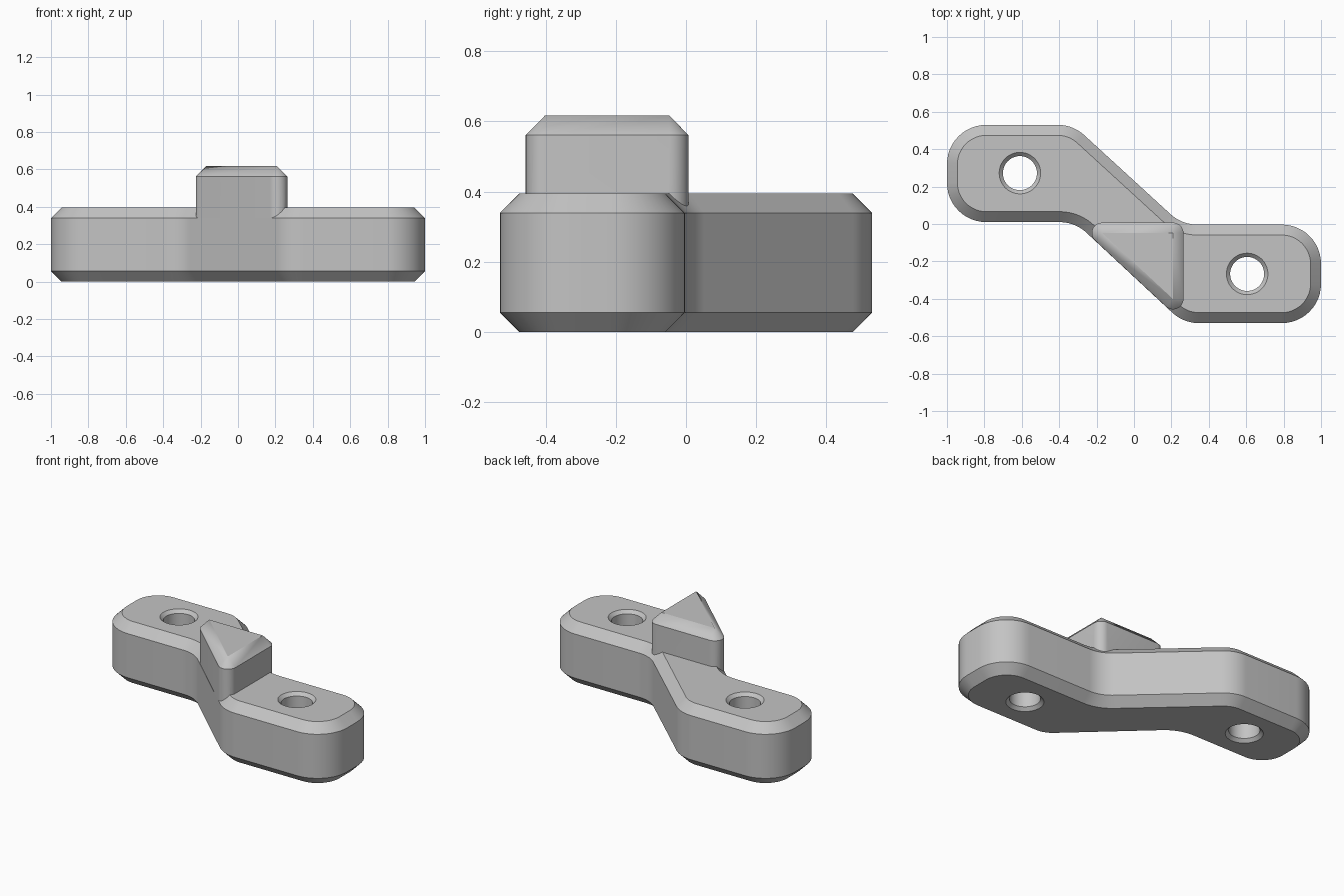
import bpy, bmesh, math
from mathutils import Vector

if "Cube" in bpy.data.objects:
    bpy.data.objects.remove(bpy.data.objects["Cube"])

CHAMFER = 0.056
HEIGHT = 0.395


def outline(corners, r, inset=0.0, segs=12):
    """Counter-clockwise polygon with rounded corners, offset inward by inset."""
    pts = [Vector(c) for c in corners]
    out = []
    for i, p in enumerate(pts):
        e1 = (p - pts[i - 1]).normalized()
        e2 = (pts[(i + 1) % len(pts)] - p).normalized()
        n1, n2 = Vector((e1.y, -e1.x)), Vector((e2.y, -e2.x))
        turn = math.atan2(e1.x * e2.y - e1.y * e2.x, e1.dot(e2))
        s = 1 if turn > 0 else -1
        centre = p - s * r * (n1 + n2) / (1 + n1.dot(n2))
        a0 = math.atan2(n1.y, n1.x)
        for k in range(segs + 1):
            a = a0 + turn * k / segs
            out.append(centre + (s * r - inset) * Vector((math.cos(a), math.sin(a))))
    return out


def circle(cx, cy, r, segs=48):
    return [Vector((cx + r * math.cos(2 * math.pi * k / segs),
                    cy + r * math.sin(2 * math.pi * k / segs))) for k in range(segs)]


def loft(name, rings):
    """Closed solid through a list of (outline, z) rings."""
    bm = bmesh.new()
    loops = [[bm.verts.new((p.x, p.y, z)) for p in ring] for ring, z in rings]
    for a, b in zip(loops, loops[1:]):
        for i in range(len(a)):
            j = (i + 1) % len(a)
            bm.faces.new((a[i], a[j], b[j], b[i]))
    bm.faces.new(loops[0][::-1])
    bm.faces.new(loops[-1])
    bmesh.ops.remove_doubles(bm, verts=bm.verts, dist=1e-5)
    bmesh.ops.recalc_face_normals(bm, faces=bm.faces)
    mesh = bpy.data.meshes.new(name)
    bm.to_mesh(mesh)
    bm.free()
    obj = bpy.data.objects.new(name, mesh)
    bpy.context.collection.objects.link(obj)
    return obj


def combine(target, tool, operation):
    mod = target.modifiers.new(operation.lower(), 'BOOLEAN')
    mod.object, mod.operation, mod.solver = tool, operation, 'EXACT'
    bpy.context.view_layer.objects.active = target
    bpy.ops.object.modifier_apply(modifier=mod.name)
    bpy.data.objects.remove(tool)


# Offset two-lobed bracket body, chamfered top and bottom
body_corners = [(-1, 0.53), (-1, 0.01), (-0.315, 0.01), (0.265, -0.53),
                (1, -0.53), (1, -0.003), (0.256, -0.003), (-0.326, 0.53)]
full = outline(body_corners, 0.21)
small = outline(body_corners, 0.21, CHAMFER)
bracket = loft("bracket_body", [(small, 0), (full, CHAMFER),
                                (full, HEIGHT - CHAMFER), (small, HEIGHT)])

# Triangular stop rising flush with the front diagonal wall
stop_corners = [(-0.313, 0.008), (0.265, -0.53), (0.265, 0.008)]
wall = outline(stop_corners, CHAMFER, 0.0008)
stop = loft("triangular_stop", [(wall, 0.12), (wall, 0.617 - CHAMFER),
                                (outline(stop_corners, CHAMFER, CHAMFER), 0.617)])
combine(bracket, stop, 'UNION')

# Bolt holes countersunk at both ends
for cx, cy in ((-0.61, 0.272), (0.605, -0.267)):
    profile = [(0.131, -0.02), (0.091, 0.02), (0.091, HEIGHT - 0.02), (0.131, HEIGHT + 0.02)]
    cutter = loft("hole_cutter", [(circle(cx, cy, r), z) for r, z in profile])
    cutter.hide_render = True
    combine(bracket, cutter, 'DIFFERENCE')

# Smooth rounded walls, crisp chamfers
grey = bpy.data.materials.new("light_grey")
grey.diffuse_color = (0.55, 0.55, 0.55, 1)
grey.use_nodes = True
grey.node_tree.nodes["Principled BSDF"].inputs["Base Color"].default_value = grey.diffuse_color
bracket.data.materials.clear()
bracket.data.materials.append(grey)
for poly in bracket.data.polygons:
    poly.material_index = 0
bpy.ops.object.select_all(action='DESELECT')
bracket.select_set(True)
bpy.context.view_layer.objects.active = bracket
bpy.ops.object.shade_smooth_by_angle(angle=math.radians(25))
